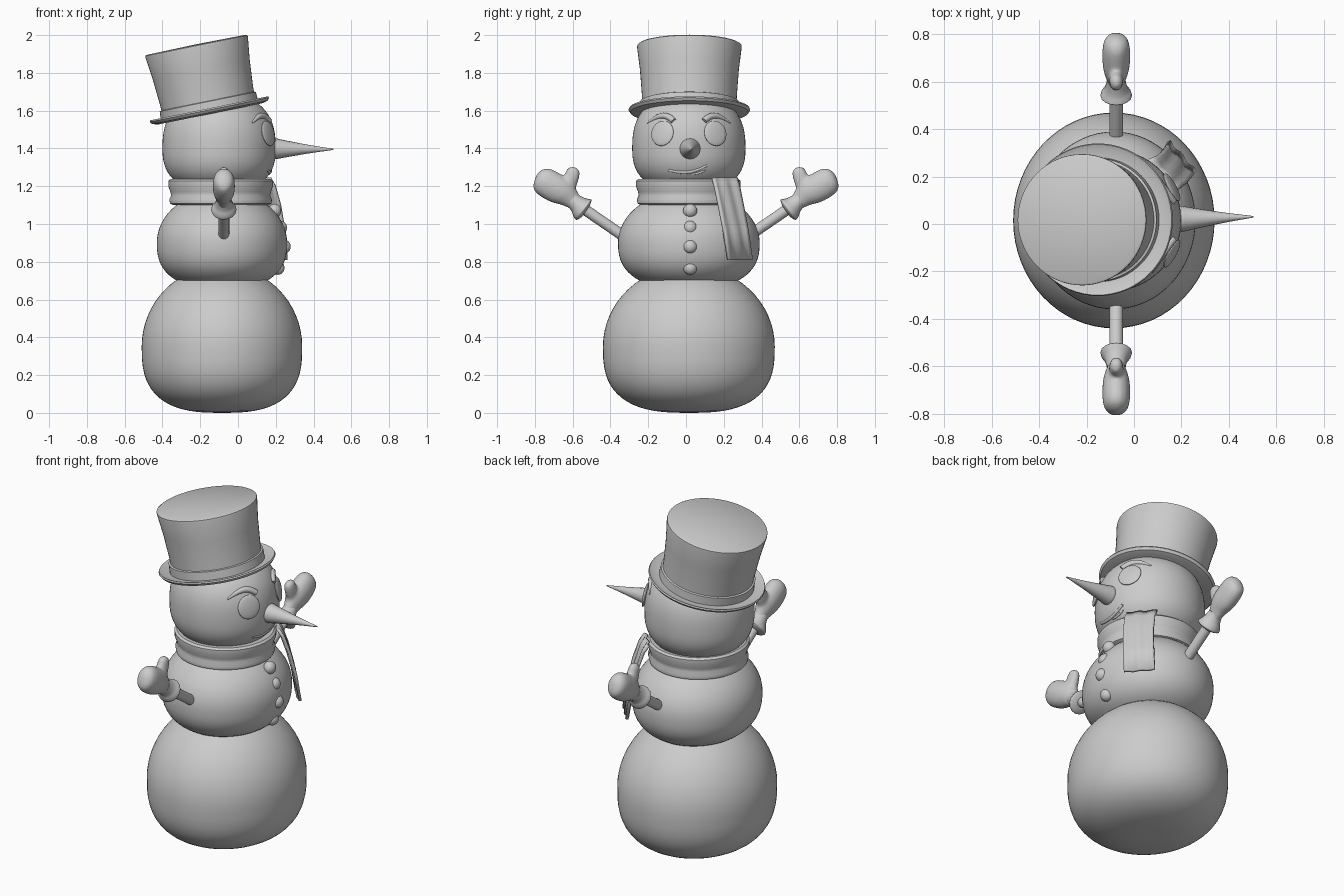
import bpy, bmesh, math
from mathutils import Vector

cube = bpy.data.objects.get("Cube")
if cube:
    bpy.data.objects.remove(cube)

grey = bpy.data.materials.new("plain_grey")
grey.use_nodes = True
COLOUR = (0.6, 0.6, 0.6, 1)
grey.diffuse_color = COLOUR
grey.node_tree.nodes["Principled BSDF"].inputs["Base Color"].default_value = COLOUR

CY = 0.015  # middle of the body across


def finish(ob, angle=40):
    bpy.ops.object.select_all(action='DESELECT')
    ob.select_set(True)
    bpy.context.view_layer.objects.active = ob
    ob.data.materials.clear()
    ob.data.materials.append(grey)
    bpy.ops.object.shade_smooth_by_angle(angle=math.radians(angle))
    return ob


def from_bmesh(name, bm):
    bmesh.ops.recalc_face_normals(bm, faces=bm.faces)
    mesh = bpy.data.meshes.new(name)
    bm.to_mesh(mesh)
    bm.free()
    ob = bpy.data.objects.new(name, mesh)
    bpy.context.collection.objects.link(ob)
    return ob


def lathe(name, profile, loc, scale=(1, 1, 1), tilt=0, closed=False):
    bm = bmesh.new()
    vs = [bm.verts.new((r, 0, z)) for r, z in profile]
    es = [bm.edges.new(p) for p in zip(vs, vs[1:])]
    if closed:
        es.append(bm.edges.new((vs[-1], vs[0])))
    bmesh.ops.spin(bm, geom=vs + es, cent=(0, 0, 0), axis=(0, 0, 1),
                   angle=math.tau, steps=64)
    bmesh.ops.remove_doubles(bm, verts=bm.verts, dist=1e-5)
    ob = from_bmesh(name, bm)
    ob.location, ob.scale, ob.rotation_euler.y = loc, scale, tilt
    return finish(ob)


def snowball(name, loc, rx, ry, low, high, n_low, n_high):
    # Squashed ball: each half is its own superellipse
    profile = []
    for i in range(33):
        t = math.pi * (i / 32 - 0.5)
        h, n = (low, n_low) if t < 0 else (high, n_high)
        c, s = max(math.cos(t), 0), abs(math.sin(t))
        if i in (0, 32):
            c = 0
        profile.append((c ** (2 / n), math.copysign(h * s ** (2 / n), t)))
    return lathe(name, profile, loc, (rx, ry, 1))


def tube(name, points, radii, kind='NURBS'):
    cu = bpy.data.curves.new(name, 'CURVE')
    cu.dimensions, cu.bevel_depth, cu.bevel_resolution = '3D', 1, 6
    cu.use_fill_caps = True
    sp = cu.splines.new(kind)
    sp.points.add(len(points) - 1)
    for p, co, r in zip(sp.points, points, radii):
        p.co, p.radius = (*co, 1), r
    if kind == 'NURBS':
        sp.use_endpoint_u, sp.order_u, sp.resolution_u = True, 3, 8
    ob = bpy.data.objects.new(name, cu)
    bpy.context.collection.objects.link(ob)
    bpy.ops.object.select_all(action='DESELECT')
    ob.select_set(True)
    bpy.context.view_layer.objects.active = ob
    bpy.ops.object.convert(target='MESH')
    return finish(bpy.context.object)


def pebble(name, loc, size, facing):
    bm = bmesh.new()
    bmesh.ops.create_uvsphere(bm, u_segments=32, v_segments=16, radius=1)
    ob = from_bmesh(name, bm)
    ob.location, ob.scale = loc, size
    ob.rotation_euler = Vector(facing).to_track_quat('Z', 'Y').to_euler()
    return finish(ob)


# Body
snowball("lower_body", (-0.085, CY, 0.35), 0.425, 0.455, 0.35, 0.43, 2.75, 2)
snowball("upper_body", (-0.085, CY, 0.9), 0.345, 0.375, 0.245, 0.28, 2.5, 2)
snowball("head", (-0.1, CY, 1.4), 0.3, 0.3, 0.233, 0.29, 2.5, 2.5)


def on_face(y, z, out=0.0):
    h = 0.29 if z > 1.4 else 0.233
    r = 0.3 * (1 - (abs(z - 1.4) / h) ** 2.5) ** 0.4
    return Vector((-0.1 + math.sqrt(r * r - y * y) + out, y + CY, z))


# Eyes and brows
for side, word in ((1, "left"), (-1, "right")):
    p = on_face(side * 0.14, 1.48)
    pebble(word + "_eye", p, (0.066, 0.068, 0.014), (0.26, side * 0.14, 0.06))
    brow = [(0.08, 1.545), (0.11, 1.575), (0.17, 1.57), (0.22, 1.535)]
    tube(word + "_brow", [on_face(side * y, z) for y, z in brow],
         (0.016, 0.018, 0.014, 0.004))

# Crooked mouth
lips = [(-0.105, 1.285), (-0.05, 1.27), (0.04, 1.28), (0.095, 1.31)]
tube("mouth", [on_face(y, z) for y, z in lips], (0.006, 0.009, 0.009, 0.006))
tube("lower_lip", [on_face(y, z) for y, z in ((0, 1.262), (0.05, 1.265), (0.09, 1.285))],
     (0.003, 0.01, 0.003))

# Carrot nose
nose = [(0.15, 0.045), (0.19, 0.058), (0.23, 0.049), (0.31, 0.034), (0.4, 0.018), (0.505, 0.003)]
tube("nose", [(x, 0.02 + 0.03 * (x - 0.15), 1.4 - 0.01 * x) for x, r in nose],
     [r for x, r in nose])

# Buttons
for i, (x, z) in enumerate(((0.195, 1.07), (0.225, 0.98), (0.245, 0.88), (0.212, 0.768))):
    pebble("button_%d" % (i + 1), (x, 0.022, z), (0.037, 0.037, 0.034), (1, 0, 0))

# Top hat
hat = [(0, 0), (0.28, 0), (0.312, 0.008), (0.322, 0.022), (0.318, 0.03), (0.3, 0.022),
       (0.262, 0.018), (0.26, 0.066), (0.25, 0.069), (0.252, 0.11), (0.262, 0.24),
       (0.277, 0.36), (0.276, 0.368), (0.268, 0.373), (0, 0.376)]
lathe("top_hat", hat, (-0.147, 0.018, 1.583), tilt=math.radians(-11.5))

# Scarf wrapped round the neck
wrap = [(0.2, 1.115), (0.25, 1.1), (0.268, 1.108), (0.272, 1.13), (0.262, 1.15), (0.266, 1.17),
        (0.277, 1.2), (0.277, 1.228), (0.265, 1.238), (0.2, 1.232)]
lathe("scarf_wrap", wrap, (-0.092, 0.012, 0), closed=True)

# Hanging scarf tail with soft pleats
path = [(0.115, 0.205, 1.243), (0.138, 0.215, 1.2), (0.165, 0.235, 1.1),
        (0.186, 0.26, 0.97), (0.2, 0.284, 0.81)]
across, outward = Vector((0.055, -0.064, 0)), Vector((0.76, 0.65, 0))
bm = bmesh.new()
rows = []
for k, p in enumerate(path):
    rows.append([bm.verts.new(Vector(p) + across * (j / 5 - 1)
                              + outward * 0.005 * math.sin(j * 1.3 + k * 0.5))
                 for j in range(11)])
for a, b in zip(rows, rows[1:]):
    for j in range(10):
        bm.faces.new((a[j], a[j + 1], b[j + 1], b[j]))
tail = from_bmesh("scarf_tail", bm)
solid = tail.modifiers.new("thickness", 'SOLIDIFY')
solid.thickness, solid.offset = 0.016, 0
finish(tail)

# Arms, cuffs and mittens
AX = -0.075
for side, word in ((1, "left"), (-1, "right")):
    def at(y, z):
        return (AX, side * y, z)

    tube(word + "_arm", [at(0.3, 0.915), at(0.57, 1.1)], (0.029, 0.029), 'POLY')
    tube(word + "_cuff", [at(0.53, 1.067), at(0.537, 1.072), at(0.55, 1.082), at(0.575, 1.105),
                          at(0.605, 1.13)], (0.035, 0.068, 0.066, 0.045, 0.04))
    palm = tube(word + "_mitten", [at(0.57, 1.1), at(0.6, 1.125), at(0.65, 1.17), at(0.71, 1.2),
                                   at(0.765, 1.235), at(0.79, 1.25), at(0.795, 1.252)],
                (0.04, 0.045, 0.075, 0.08, 0.075, 0.045, 0.005))
    thumb = tube(word + "_thumb", [at(0.64, 1.15), at(0.62, 1.21), at(0.6, 1.265),
                                   at(0.59, 1.296), at(0.588, 1.302)],
                 (0.04, 0.042, 0.04, 0.03, 0.004))
    # Fuse thumb and palm into one soft shape, flattened front to back
    bpy.ops.object.select_all(action='DESELECT')
    thumb.select_set(True)
    palm.select_set(True)
    bpy.context.view_layer.objects.active = palm
    bpy.ops.object.join()
    for v in palm.data.vertices:
        v.co.x = AX + (v.co.x - AX) * 0.75
    remesh = palm.modifiers.new("fuse", 'REMESH')
    remesh.mode, remesh.voxel_size, remesh.use_smooth_shade = 'VOXEL', 0.009, True
    soften = palm.modifiers.new("soften", 'SMOOTH')
    soften.factor, soften.iterations = 0.5, 6
    finish(palm, 80)
